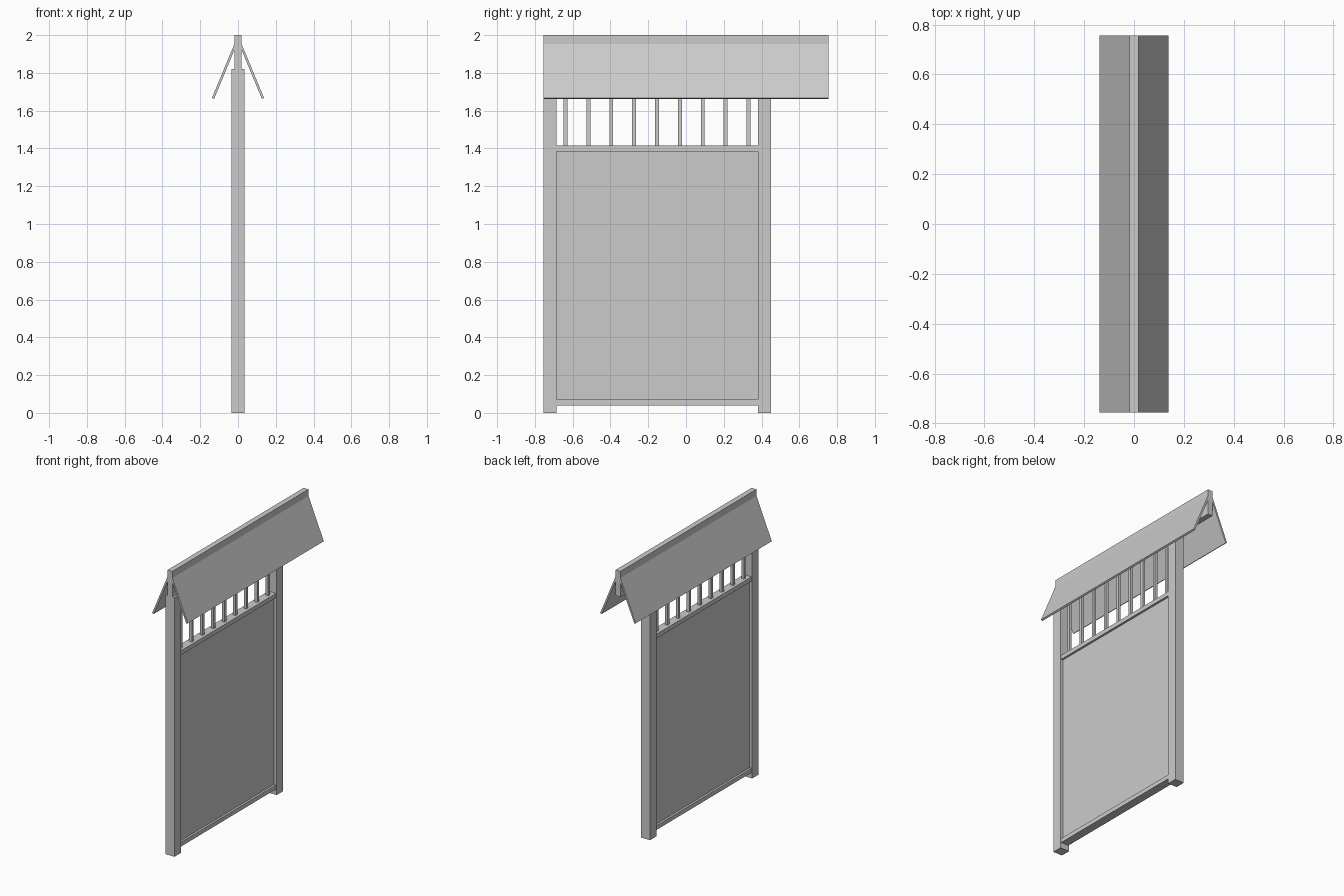
import bpy
import bmesh

cube = bpy.data.objects.get("Cube")
if cube:
    bpy.data.objects.remove(cube, do_unlink=True)

grey = bpy.data.materials.new("plain_grey")
grey.use_nodes = True
colour = (0.6, 0.6, 0.6, 1.0)
grey.diffuse_color = colour
grey.node_tree.nodes["Principled BSDF"].inputs["Base Color"].default_value = colour


def finish(name, bm):
    bmesh.ops.recalc_face_normals(bm, faces=bm.faces)
    mesh = bpy.data.meshes.new(name)
    bm.to_mesh(mesh)
    bm.free()
    mesh.materials.append(grey)
    obj = bpy.data.objects.new(name, mesh)
    bpy.context.collection.objects.link(obj)
    return obj


def box(name, half_depth, y_range, z_range):
    """Box centred on x = 0 with given y and z limits."""
    bm = bmesh.new()
    bmesh.ops.create_cube(bm, size=1)
    for v in bm.verts:
        v.co.x *= 2 * half_depth
        v.co.y = y_range[v.co.y > 0]
        v.co.z = z_range[v.co.z > 0]
    return finish(name, bm)


def extrude_profile(name, profile, y_range):
    """Sweep an x-z outline along y."""
    bm = bmesh.new()
    face = bm.faces.new([bm.verts.new((x, y_range[0], z)) for x, z in profile])
    swept = bmesh.ops.extrude_face_region(bm, geom=[face])["geom"]
    for v in swept:
        if isinstance(v, bmesh.types.BMVert):
            v.co.y = y_range[1]
    return finish(name, bm)


roof_span = (-0.755, 0.755)
opening = (-0.685, 0.38)
beam_bottom = 1.82

# Posts
box("front_post", 0.035, (roof_span[0], opening[0]), (0, beam_bottom))
box("back_post", 0.035, (opening[1], 0.45), (0, beam_bottom))

# Recessed panel and its rails
box("panel", 0.015, opening, (0.05, 1.40))
box("bottom_rail", 0.03, opening, (0.04, 0.07))
box("top_rail", 0.03, opening, (1.385, 1.415))

# Balusters above the panel
for i in range(9):
    y = -0.638 + i * 0.1211
    box(f"baluster_{i + 1}", 0.01, (y - 0.01, y + 0.01), (1.41, beam_bottom))

# Ridge beam, running on past the back post
box("ridge_beam", 0.019, roof_span, (beam_bottom, 2.0))

# Sloping roof boards on both sides
board = [(0.018, 1.956), (0.138, 1.667), (0.127, 1.661), (0.018, 1.924)]
for side, sign in (("left", 1), ("right", -1)):
    extrude_profile(f"{side}_roof_board", [(sign * x, z) for x, z in board], roof_span)
